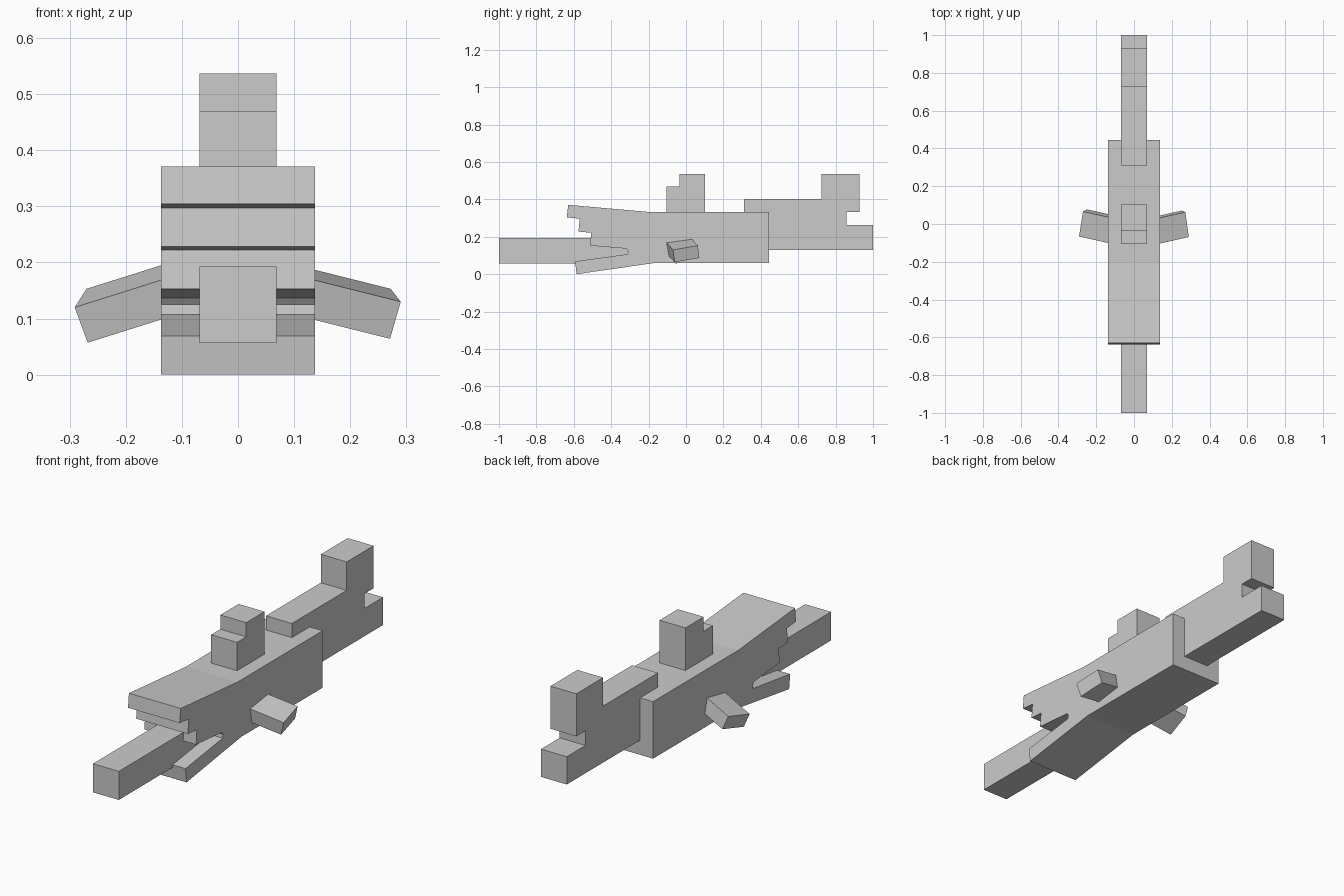
import bpy, bmesh
from mathutils import Vector

if "Cube" in bpy.data.objects:
    bpy.data.objects.remove(bpy.data.objects["Cube"])


def finish(name, bm):
    bmesh.ops.recalc_face_normals(bm, faces=bm.faces)
    mesh = bpy.data.meshes.new(name)
    bm.to_mesh(mesh)
    bm.free()
    ob = bpy.data.objects.new(name, mesh)
    bpy.context.collection.objects.link(ob)
    return ob


def slab(name, profile, half):
    """Side profile (y, z) extruded across x from -half to half."""
    bm = bmesh.new()
    face = bm.faces.new([bm.verts.new((-half, y, z)) for y, z in profile])
    ext = bmesh.ops.extrude_face_region(bm, geom=[face])
    verts = [g for g in ext["geom"] if isinstance(g, bmesh.types.BMVert)]
    bmesh.ops.translate(bm, verts=verts, vec=(2 * half, 0, 0))
    return finish(name, bm)


def slanted_box(name, corner, *edges):
    """Box spanned by three edge vectors from one corner."""
    bm = bmesh.new()
    bmesh.ops.create_cube(bm, size=1)
    c, (a, b, d) = Vector(corner), [Vector(e) for e in edges]
    for v in bm.verts:
        p = v.co + Vector((0.5, 0.5, 0.5))
        v.co = c + a * p.x + b * p.y + d * p.z
    return finish(name, bm)


W, N = 0.137, 0.0685  # wide and narrow half widths

# Body with stepped upper jaw and open lower jaw
slab("body", [(0.445, 0.06), (0.445, 0.333), (-0.2, 0.333), (-0.63, 0.371),
              (-0.637, 0.304), (-0.568, 0.297), (-0.575, 0.228), (-0.507, 0.222),
              (-0.513, 0.153), (-0.32, 0.137), (-0.31, 0.125), (-0.312, 0.107),
              (-0.593, 0.069), (-0.585, 0.0), (-0.17, 0.06)], W)

# Bar sticking out of the mouth
slab("tongue", [(-1, 0.056), (-1, 0.193), (-0.2, 0.193), (-0.2, 0.056)], N)

# Stepped block on the back
slab("top_fin", [(-0.105, 0.3), (-0.105, 0.469), (-0.036, 0.469),
                 (-0.036, 0.537), (0.102, 0.537), (0.102, 0.3)], N)

# Tail with raised, notched end
slab("tail", [(0.31, 0.13), (0.31, 0.401), (0.725, 0.401), (0.725, 0.537),
              (0.928, 0.537), (0.928, 0.333), (0.859, 0.333), (0.859, 0.263),
              (1, 0.263), (1, 0.13)], N)

# Drooping side fins, slightly uneven
slanted_box("right_fin", (0.29, -0.069, 0.13), (-0.018, 0.132, 0.023),
            (-0.019, 0.008, -0.066), (-0.2, -0.045, 0.05))
slanted_box("left_fin", (-0.291, -0.066, 0.12), (0.021, 0.132, 0.033),
            (0.023, 0.011, -0.063), (0.2, -0.045, 0.063))
